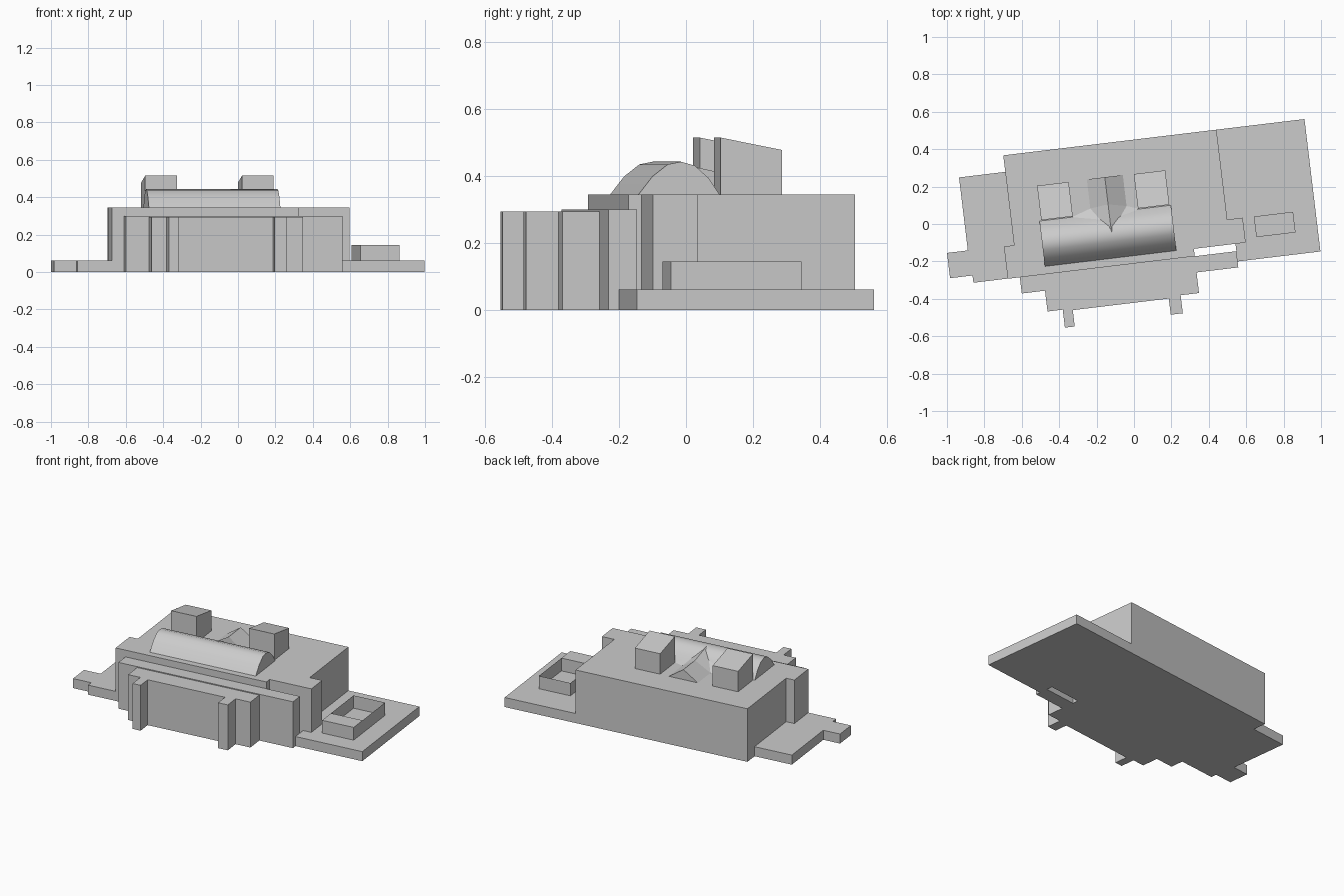
import bpy
import bmesh
import math

cube = bpy.data.objects.get("Cube")
if cube:
    bpy.data.objects.remove(cube, do_unlink=True)

TURN = math.radians(6.87)   # the whole building is turned on its plot
SLAB, ROOF, BOX_TOP = 0.062, 0.345, 0.145

grey = bpy.data.materials.new("light grey")
grey.use_nodes = True
colour = (0.6, 0.6, 0.6, 1)
grey.diffuse_color = colour
grey.node_tree.nodes["Principled BSDF"].inputs["Base Color"].default_value = colour


def finish(name, bm, solid=True):
    if solid:
        bmesh.ops.recalc_face_normals(bm, faces=bm.faces)
    mesh = bpy.data.meshes.new(name)
    bm.to_mesh(mesh)
    bm.free()
    mesh.materials.append(grey)
    obj = bpy.data.objects.new(name, mesh)
    obj.rotation_euler.z = TURN
    bpy.context.collection.objects.link(obj)
    return obj


def sweep(name, points, offset):
    """Extrude a closed polygon of 3D points along an offset."""
    bm = bmesh.new()
    face = bm.faces.new([bm.verts.new(p) for p in points])
    new = bmesh.ops.extrude_face_region(bm, geom=[face], use_keep_orig=True)["geom"]
    verts = [g for g in new if isinstance(g, bmesh.types.BMVert)]
    bmesh.ops.translate(bm, verts=verts, vec=offset)
    return finish(name, bm)


def plan(name, outline, height):
    return sweep(name, [(x, y, 0) for x, y in outline], (0, 0, height))


def profile(name, section, x0, x1):
    return sweep(name, [(x0, y, z) for y, z in section], (x1 - x0, 0, 0))


def rect(x0, x1, y0, y1):
    return [(x0, y0), (x1, y0), (x1, y1), (x0, y1)]


# Main block with stepped corners
plan("main_block", [
    (-0.65, 0.448), (0.498, 0.448), (0.498, -0.036), (0.581, -0.036), (0.581, -0.17),
    (0.302, -0.17), (0.302, -0.21), (-0.705, -0.21), (-0.705, -0.036), (-0.65, -0.036)], ROOF)

# Front wing: long bar, projecting bay and two fins
plan("front_bar", rect(-0.64, 0.526, -0.297, -0.21), 0.301)
plan("front_bay", [
    (-0.515, -0.297), (-0.515, -0.409), (-0.433, -0.409), (-0.433, -0.506), (-0.38, -0.506),
    (-0.38, -0.418), (0.137, -0.418), (0.137, -0.505), (0.202, -0.505), (0.202, -0.408),
    (0.301, -0.408), (0.301, -0.297)], 0.295)

# Low terraces on both sides
plan("right_terrace", [
    (0.498, 0.448), (0.972, 0.448), (0.972, -0.265), (0.526, -0.265),
    (0.526, -0.17), (0.498, -0.17)], SLAB)
plan("left_terrace", [
    (-0.65, 0.359), (-0.899, 0.359), (-0.899, -0.034), (-1.011, -0.034), (-1.011, -0.17),
    (-0.89, -0.17), (-0.89, -0.209), (-0.705, -0.209), (-0.705, -0.036), (-0.65, -0.036)], SLAB)

# Small courtyard: solid front part and thin walls around an open yard
plan("yard_front", rect(0.641, 0.852, -0.148, -0.037), BOX_TOP)
bm = bmesh.new()
path = [(0.641, -0.037), (0.641, 0.245), (0.852, 0.245), (0.852, -0.037)]
low = [bm.verts.new((x, y, SLAB)) for x, y in path]
high = [bm.verts.new((x, y, BOX_TOP)) for x, y in path]
for i in range(3):
    bm.faces.new((low[i + 1], low[i], high[i], high[i + 1]))
finish("yard_walls", bm, solid=False)

# Barrel roof
arch = [(0, 0), (0.042, 0.054), (0.088, 0.09), (0.128, 0.098),
        (0.17, 0.086), (0.21, 0.05), (0.244, 0)]
barrel = profile("barrel_roof", [(-0.168 + y, ROOF + z) for y, z in arch], -0.5, 0.208)
bpy.context.view_layer.objects.active = barrel
barrel.select_set(True)
bpy.ops.object.shade_smooth_by_angle(angle=math.radians(30))

# Two dormers with tops sloping to the back
dormer = [(0.08, ROOF), (0.08, 0.515), (0.265, 0.478), (0.265, ROOF)]
profile("left_dormer", dormer, 0.031, 0.2)
profile("right_dormer", dormer, -0.49, -0.32)

# Middle gable and the sloped link to the barrel roof
sweep("middle_gable", [(-0.222, 0.02, ROOF), (-0.028, 0.02, ROOF), (-0.125, 0.02, 0.41)],
      (0, 0.247, 0))
bm = bmesh.new()
peak = bm.verts.new((-0.125, -0.03, 0.443))
rim = [bm.verts.new(p) for p in [
    (-0.32, 0.078, ROOF), (-0.222, 0.11, ROOF), (-0.125, 0.121, 0.41),
    (-0.028, 0.1, ROOF), (0.031, 0.08, ROOF)]]
for a, b in zip(rim, rim[1:]):
    bm.faces.new((peak, b, a))
finish("roof_link", bm, solid=False)
